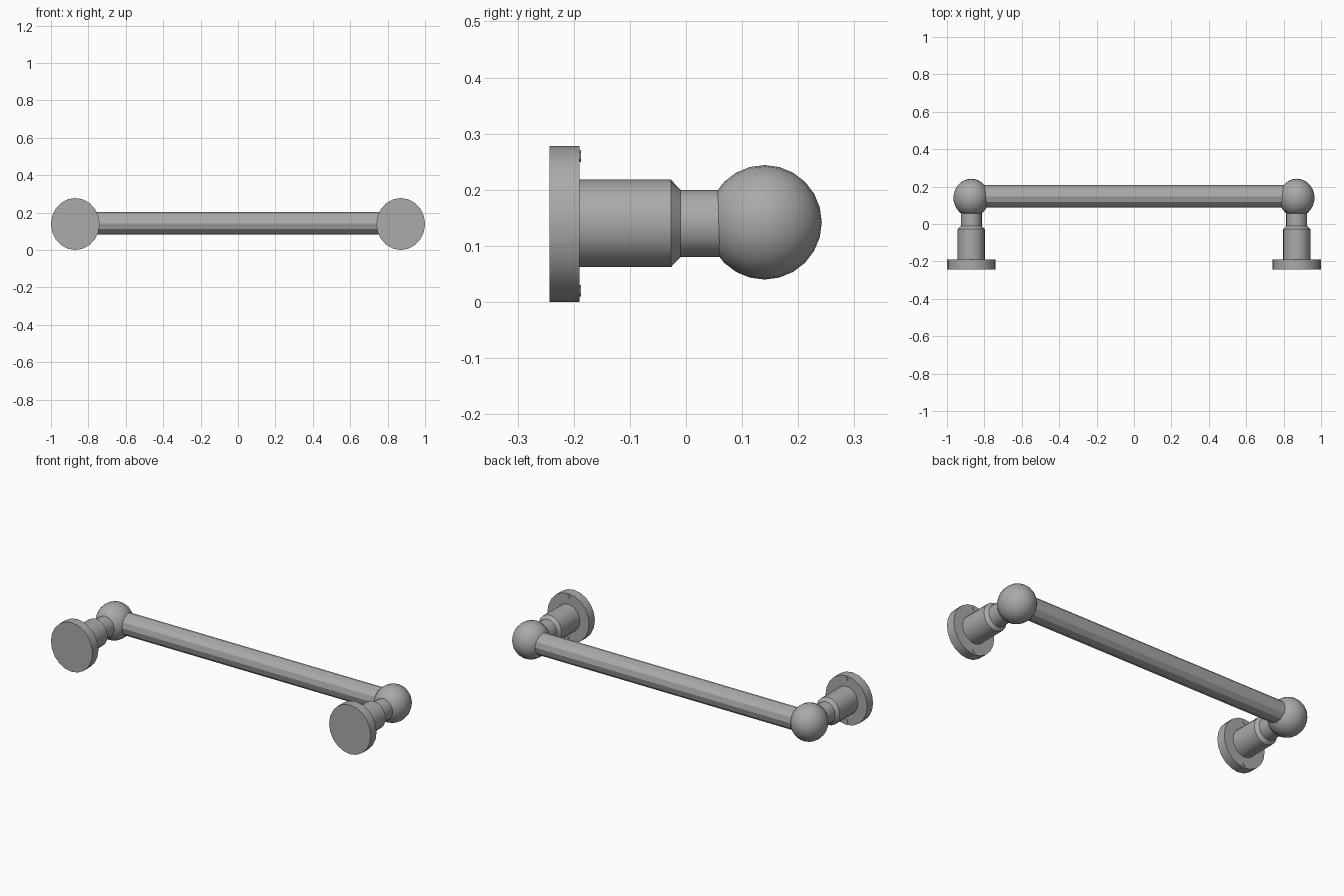
import bpy, math

if "Cube" in bpy.data.objects:
    bpy.data.objects.remove(bpy.data.objects["Cube"])

X0, ZC, SX = 0.87, 0.14, 0.935   # post position, axis height, slight x squash

# dark grey metal
metal = bpy.data.materials.new("dark_metal")
metal.diffuse_color = (0.4, 0.4, 0.4, 1)
metal.use_nodes = True
metal.node_tree.nodes["Principled BSDF"].inputs["Base Color"].default_value = metal.diffuse_color


def smooth(ob):
    bpy.ops.object.select_all(action='DESELECT')
    ob.select_set(True)
    bpy.context.view_layer.objects.active = ob
    bpy.ops.object.shade_smooth_by_angle(angle=math.radians(35))


def lathe_y(name, profile, sides, cx, cz):
    """Revolve a (y, radius) profile about an axis parallel to y."""
    verts, faces = [], []
    for y, r in profile:
        for i in range(sides):
            a = 2 * math.pi * i / sides
            verts.append((cx + SX * r * math.cos(a), y, cz + r * math.sin(a)))
    for k in range(len(profile) - 1):
        for i in range(sides):
            j = (i + 1) % sides
            faces.append((k * sides + i, (k + 1) * sides + i,
                          (k + 1) * sides + j, k * sides + j))
    faces.append(tuple(range(sides)))
    last = (len(profile) - 1) * sides
    faces.append(tuple(range(last + sides - 1, last - 1, -1)))
    me = bpy.data.meshes.new(name)
    me.from_pydata(verts, [], faces)
    me.materials.append(metal)
    ob = bpy.data.objects.new(name, me)
    bpy.context.collection.objects.link(ob)
    smooth(ob)


for side, s in (("left", -1), ("right", 1)):
    cx = s * X0
    # wall flange
    lathe_y(side + "_flange", [(-0.243, 0.139), (-0.19, 0.139)], 20, cx, 0.139)
    # stepped post with chamfer and neck
    lathe_y(side + "_post", [(-0.19, 0.078), (-0.027, 0.078),
                             (-0.01, 0.06), (0.07, 0.06)], 20, cx, ZC)
    # screw heads on the flange
    for tag, dz in (("top", 0.12), ("bottom", -0.12)):
        lathe_y(f"{side}_{tag}_screw", [(-0.191, 0.011), (-0.187, 0.011)], 10, cx, ZC + dz)
    # ball joint, poles along the bar
    bpy.ops.mesh.primitive_uv_sphere_add(segments=24, ring_count=14, radius=0.102,
                                         location=(cx, 0.14, 0.142),
                                         rotation=(0, math.pi / 2, 0))
    ball = bpy.context.object
    ball.name = side + "_ball"
    ball.scale = (1, 1, SX)
    ball.data.materials.append(metal)
    smooth(ball)

# faceted grab bar
bpy.ops.mesh.primitive_cylinder_add(vertices=12, radius=0.06, depth=1.62,
                                    location=(0, 0.148, 0.142),
                                    rotation=(0, math.pi / 2, 0))
bar = bpy.context.object
bar.name = "bar"
bar.data.materials.append(metal)
